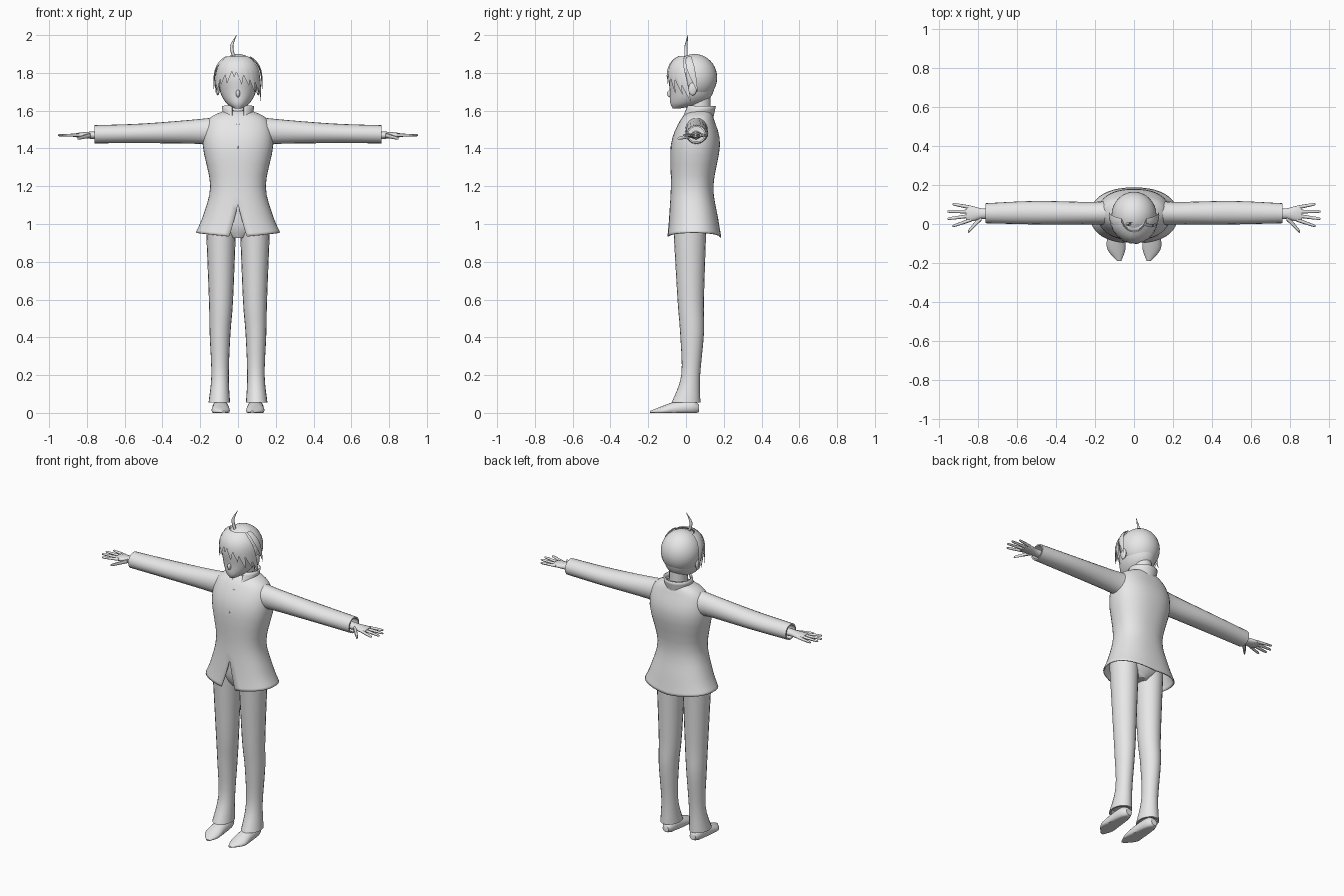
import bpy
import bmesh
import math
from mathutils import Matrix, Vector

default_cube = bpy.data.objects.get("Cube")
if default_cube:
    bpy.data.objects.remove(default_cube, do_unlink=True)

shade = 0.8
grey = bpy.data.materials.new("plain_grey")
grey.use_nodes = True
grey.diffuse_color = (shade, shade, shade, 1)
shader = grey.node_tree.nodes["Principled BSDF"]
shader.inputs["Base Color"].default_value = grey.diffuse_color


def finish(bm, name, mirror=False, thickness=0):
    """Turn the bmesh into a smooth-shaded object."""
    bmesh.ops.remove_doubles(bm, verts=bm.verts, dist=0.0002)
    bmesh.ops.recalc_face_normals(bm, faces=bm.faces)
    mesh = bpy.data.meshes.new(name)
    bm.to_mesh(mesh)
    bm.free()
    mesh.materials.append(grey)
    part = bpy.data.objects.new(name, mesh)
    bpy.context.collection.objects.link(part)
    bpy.ops.object.select_all(action="DESELECT")
    part.select_set(True)
    bpy.context.view_layer.objects.active = part
    bpy.ops.object.shade_smooth_by_angle(angle=math.radians(50))
    if thickness:
        solidify = part.modifiers.new("Thickness", "SOLIDIFY")
        solidify.thickness = thickness
        solidify.offset = -1
    if mirror:
        part.modifiers.new("Mirror", "MIRROR")


def smooth(rows, steps=4):
    """Pass a flowing curve through the given rows."""
    padded = [rows[0], *rows, rows[-1]]
    result = []
    for before, start, end, after in zip(padded, padded[1:], padded[2:], padded[3:]):
        for step in range(steps):
            t = step / steps
            result.append([q + t / 2 * (r - p + t * (2 * p - 5 * q + 4 * r - s + t * (3 * (q - r) + s - p)))
                           for p, q, r, s in zip(before, start, end, after)])
    return result + [list(rows[-1])]


def skin(bm, rings, closed=True):
    """Join rings of points with faces, and cap them when closed."""
    loops = [[bm.verts.new(point) for point in ring] for ring in rings]
    count = len(loops[0])
    for lower, upper in zip(loops, loops[1:]):
        for i in range(count if closed else count - 1):
            j = (i + 1) % count
            bm.faces.new((lower[i], lower[j], upper[j], upper[i]))
    if closed:
        bm.faces.new(loops[0])
        bm.faces.new(loops[-1])


def loft(bm, rows, axis="z", sides=20, hollow=False):
    """Each row is a centre x, y, z and two radii across the axis."""
    u, v = {"x": (1, 2), "y": (0, 2), "z": (0, 1)}[axis]
    rows = smooth(rows)
    if hollow:
        lip, inside = rows[-1], rows[-2]
        for source in (lip, inside):
            rows.append(source[:3] + [radius * 0.83 for radius in source[3:]])
    rings = []
    for *centre, radius_u, radius_v in rows:
        ring = []
        for i in range(sides):
            angle = math.tau * i / sides
            point = Vector(centre)
            point[u] += radius_u * math.cos(angle)
            point[v] += radius_v * math.sin(angle)
            ring.append(point)
        rings.append(ring)
    skin(bm, rings)


def soften(value, power):
    return math.copysign(abs(value) ** power, value)


def wrap(bm, rows, gap, lift=0, power=0.87, columns=40):
    """Garment open at the front; each row is z, half width, front y, back y."""
    rings = []
    for z, half_width, front, back in smooth(rows):
        opening = gap(z)
        ring = []
        for i in range(columns + 1):
            angle = opening + (math.tau - 2 * opening) * i / columns
            across = math.sin(angle)
            x = half_width * soften(across, power)
            y = (front + back) / 2 - (back - front) / 2 * soften(math.cos(angle), power)
            ring.append((x, y, z + lift * max(0, 1.03 - z) * abs(across)))
        rings.append(ring)
    skin(bm, rings, closed=False)


def ball(bm, centre, radii):
    matrix = Matrix.Translation(centre) @ Matrix.Diagonal((*radii, 1))
    bmesh.ops.create_uvsphere(bm, u_segments=32, v_segments=20, radius=1, matrix=matrix)


# Jacket whose front splits open below the waist
bm = bmesh.new()
wrap(bm, [(1.6, .07, .02, .13), (1.55, .16, -.03, .15), (1.42, .187, -.08, .18),
          (1.2, .147, -.08, .145), (1.03, .19, -.09, .17), (.93, .224, -.1, .187)],
     gap=lambda z: max(0, 1.1 - z), lift=.25)
finish(bm, "jacket", thickness=.007)

# Standing collar, open at the front
bm = bmesh.new()
wrap(bm, [(1.625, .077, .01, .15), (1.53, .07, -.03, .13)], gap=lambda z: .4, power=1)
finish(bm, "collar", thickness=.008)

# Front closure strip
bm = bmesh.new()
loft(bm, [(0, -.08, 1.4, .003, .005), (0, -.037, 1.53, .01, .006)], sides=8)
finish(bm, "jacket_placket")

# Sleeves with hollow cuffs
bm = bmesh.new()
loft(bm, [(.1, .06, 1.49, .07, .08), (.2, .055, 1.49, .058, .066),
          (.5, .058, 1.48, .06, .052), (.76, .055, 1.475, .051, .048)], axis="x", hollow=True)
finish(bm, "sleeves", mirror=True)

# Hands: palm, four spread fingers and a thumb
bm = bmesh.new()
palm_y, palm_z = .053, 1.47
loft(bm, [(.73, palm_y, palm_z, .028, .022), (.78, palm_y, palm_z, .027, .019),
          (.83, palm_y, palm_z, .039, .015), (.86, palm_y, palm_z, .034, .01)], axis="x")
for finger in range(4):
    spread = 1.5 - finger
    tip = .955 - .012 * spread ** 2
    root_y, tip_y = palm_y + .021 * spread, palm_y - .007 + .036 * spread
    loft(bm, [(.835, root_y, palm_z, .01, .009), (tip - .01, tip_y, palm_z, .007, .006),
              (tip, tip_y, palm_z, .002, .002)], axis="x", sides=8)
loft(bm, [(.78, .035, palm_z, .017, .013), (.84, -.03, 1.455, .01, .008),
          (.85, -.04, 1.453, .003, .003)], axis="x", sides=8)
finish(bm, "hands", mirror=True)

# Trousers: hips and hollow-ended legs
bm = bmesh.new()
loft(bm, [(0, .03, 1.15, .13, .09), (0, .03, 1, .165, .09), (0, .025, .925, .05, .06)])
finish(bm, "trouser_hips")
bm = bmesh.new()
loft(bm, [(.09, .02, 1, .08, .088), (.09, .025, .6, .064, .07), (.095, .032, .42, .055, .063),
          (.095, .025, .2, .046, .05), (.099, 0, .055, .057, .076)], hollow=True)
finish(bm, "trouser_legs", mirror=True)

# Shoes, flattened against the ground
bm = bmesh.new()
loft(bm, [(.093, .068, .025, .02, .02), (.093, .03, .03, .038, .04), (.092, -.06, .022, .045, .037),
          (.09, -.13, .01, .046, .024), (.076, -.19, .004, .01, .006)], axis="y")
for vert in bm.verts:
    vert.co.z = max(vert.co.z, 0)
finish(bm, "shoes", mirror=True)

# Neck
bm = bmesh.new()
loft(bm, [(0, .07, 1.5, .055, .06), (0, .075, 1.67, .05, .055)])
finish(bm, "neck")

# Head, tapering to the chin, with a small nose
bm = bmesh.new()
loft(bm, [(0, -.05, 1.612, .018, .02), (0, .005, 1.64, .062, .088), (0, .03, 1.7, .094, .115),
          (0, .03, 1.8, .103, .12), (0, .035, 1.88, .06, .065)], sides=32)
finish(bm, "head")
bm = bmesh.new()
ball(bm, (0, -.082, 1.69), (.011, .018, .02))
finish(bm, "nose")

# Ears
bm = bmesh.new()
ball(bm, (.107, .035, 1.715), (.01, .022, .034))
finish(bm, "ears", mirror=True)

# Rounded hair over the crown and back, cut away at the face
bm = bmesh.new()
ball(bm, (0, .045, 1.775), (.115, .12, .125))
face_side = []
for face in bm.faces:
    middle = face.calc_center_median()
    if middle.z < 1.82 and middle.y < max(0, 1.74 - middle.z):
        face_side.append(face)
bmesh.ops.delete(bm, geom=face_side, context="FACES")
finish(bm, "hair_cap", thickness=.004)


def scalp(angle, z, grow):
    """Point on the hair surface, hanging straight below the temples."""
    height = min(max((z - 1.77) / .13, 0), 1)
    reach = grow * (1 - height ** 2.4) ** .42
    return Vector((.116 * reach * math.sin(angle), .035 - .13 * reach * math.cos(angle), z))


def lock(bm, root_angle, tip_angle, tip_z, width, flare, steps=8):
    """Flat pointed strand swept down the scalp."""
    root_z = 1.885
    path = []
    for i in range(steps + 1):
        t = i / steps
        path.append(scalp(root_angle + (tip_angle - root_angle) * t,
                          root_z + (tip_z - root_z) * t ** 1.3, 1 + flare * t))
    rings = []
    for i, point in enumerate(path):
        t = i / steps
        along = path[min(i + 1, steps)] - path[max(i - 1, 0)]
        outward = (point - Vector((0, .035, 1.75))).normalized()
        half = width * max(.02, min(1, .6 + t) * (1 - t ** 2.5))
        side = along.cross(outward).normalized() * half
        bulge = outward * half / 4
        rings.append([point + side, point + bulge, point - side, point - bulge])
    skin(bm, rings)


# Fringe swept from an off-centre parting, longest at the temples
bm = bmesh.new()
for i in range(10):
    tip_angle = i / 3 - 1.5
    tip_z = 1.78 - .07 * abs(tip_angle + .2) - .015 * (i % 2)
    lock(bm, tip_angle * .55 - .1, tip_angle, tip_z, width=.029, flare=.05)
for side in (-1, 1):
    lock(bm, side * 1.3, side * 1.75, 1.7, width=.024, flare=.12)
finish(bm, "hair_fringe")

# Upright curl on the crown
bm = bmesh.new()
loft(bm, [(-.02, 0, 1.88, .008, .008), (-.034, 0, 1.94, .009, .008),
          (-.008, .01, 2, .001, .001)], sides=8)
finish(bm, "hair_curl")
